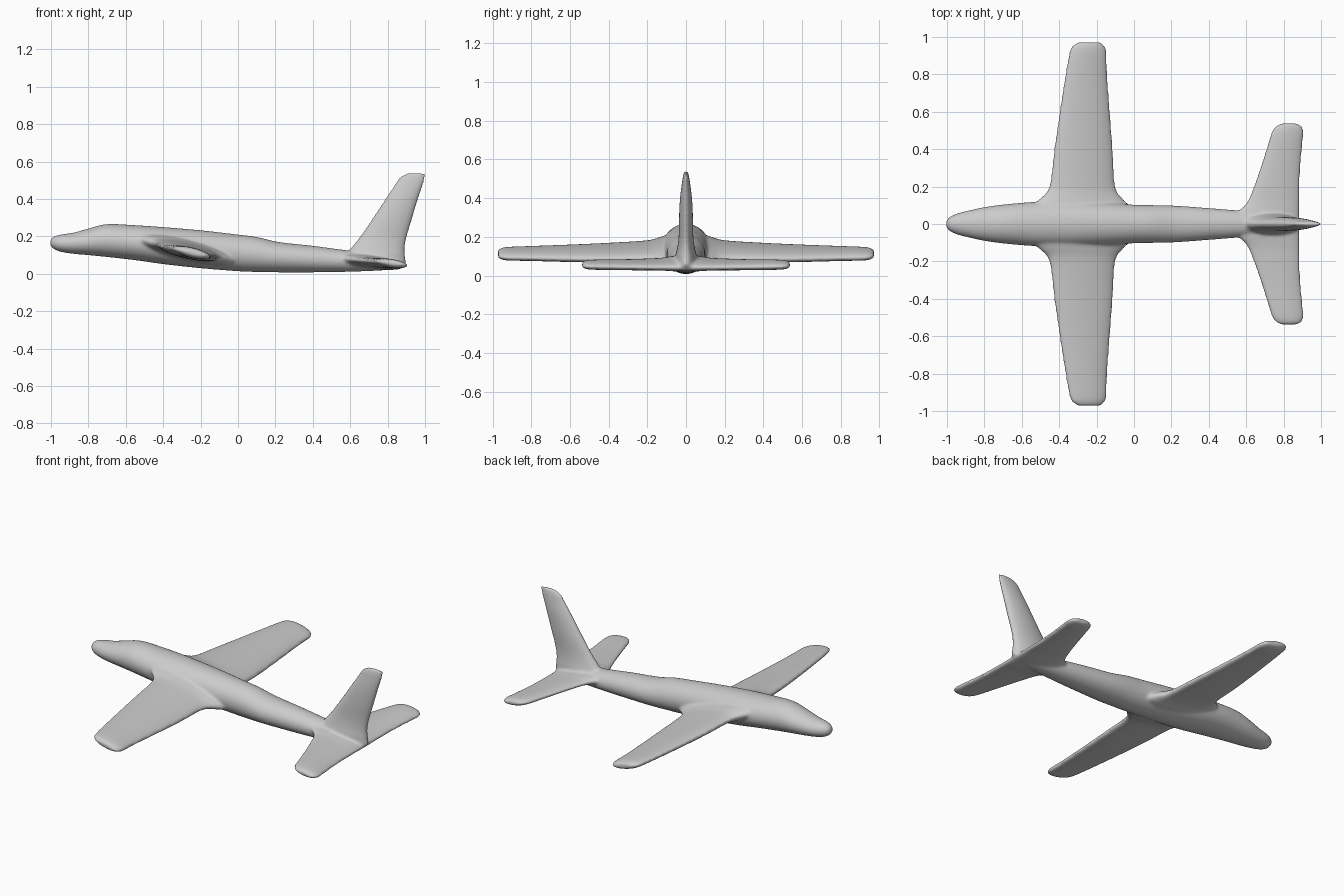
import bpy, bmesh, math
from mathutils import Vector

cube = bpy.data.objects.get("Cube")
if cube:
    bpy.data.objects.remove(cube, do_unlink=True)

# One plain grey for the whole aircraft
grey = bpy.data.materials.new("plain_grey")
grey.use_nodes = True
colour = (0.6, 0.6, 0.6, 1.0)
grey.diffuse_color = colour
grey.node_tree.nodes["Principled BSDF"].inputs["Base Color"].default_value = colour

SIDES, STEPS = 40, 4


def smooth_rows(rows):
    """Catmull-Rom interpolation between the given rows of numbers."""
    out = []
    for i in range(len(rows) - 1):
        p0, p1 = rows[max(i - 1, 0)], rows[i]
        p2, p3 = rows[i + 1], rows[min(i + 2, len(rows) - 1)]
        for s in range(STEPS):
            t = s / STEPS
            out.append([0.5 * (2 * b + (c - a) * t + (2 * a - 5 * b + 4 * c - d) * t * t
                               + (3 * b - a - 3 * c + d) * t ** 3)
                        for a, b, c, d in zip(p0, p1, p2, p3)])
    return out + [list(rows[-1])]


def loft(bm, sections):
    """Skin closed elliptical sections given as (centre, half axis, half axis)."""
    rings = []
    for c, u, v in sections:
        angles = [2 * math.pi * k / SIDES for k in range(SIDES)]
        rings.append([bm.verts.new(c + u * math.cos(a) + v * math.sin(a)) for a in angles])
    for r0, r1 in zip(rings, rings[1:]):
        for k in range(SIDES):
            j = (k + 1) % SIDES
            bm.faces.new((r0[k], r0[j], r1[j], r1[k]))
    bm.faces.new(rings[0])
    bm.faces.new(rings[-1])


def wing(bm, rows, slope):
    """Rows: y, leading x, trailing x, centre z, half thickness. Built on both sides."""
    for side in (1, -1):
        secs = []
        for y, x0, x1, z, t in smooth_rows(rows):
            half = (x1 - x0) / 2
            secs.append((Vector(((x0 + x1) / 2, side * y, z)),
                         Vector((half, 0, -slope * half)), Vector((0, 0, t))))
        loft(bm, secs)


bm = bmesh.new()

# Fuselage: x, top z, bottom z, half width
body = [(-1.005, .175, .155, .012), (-.99, .196, .136, .034), (-.95, .21, .118, .055),
        (-.88, .22, .107, .073), (-.8, .242, .10, .09), (-.7, .266, .09, .104),
        (-.55, .26, .073, .117), (-.4, .25, .052, .122), (-.2, .233, .03, .115),
        (0, .21, .014, .103), (.1, .197, .01, .101), (.22, .17, .008, .098),
        (.4, .15, .008, .085), (.55, .13, .01, .073), (.68, .115, .014, .06),
        (.8, .10, .02, .045), (.88, .08, .028, .025)]
loft(bm, [(Vector((x, 0, (a + b) / 2)), Vector((0, w, 0)), Vector((0, 0, (a - b) / 2)))
          for x, a, b, w in smooth_rows(body)])

# Main wings, flared where they meet the body
wing(bm, [(0, -.56, 0, .13, .06), (.09, -.55, -.02, .13, .058), (.13, -.51, -.055, .13, .05),
          (.2, -.453, -.10, .125, .042), (.4, -.427, -.113, .118, .038), (.6, -.398, -.128, .115, .034),
          (.8, -.367, -.143, .114, .03), (.91, -.347, -.146, .113, .028),
          (.95, -.332, -.156, .113, .024), (.972, -.30, -.18, .113, .014)], .22)

# Tailplane
wing(bm, [(0, .54, .885, .063, .036), (.06, .55, .885, .062, .034), (.10, .59, .885, .06, .03),
          (.15, .62, .886, .058, .027), (.3, .675, .89, .056, .025), (.45, .722, .904, .056, .024),
          (.5, .74, .906, .056, .022), (.525, .76, .895, .056, .018), (.537, .785, .875, .056, .01)], .13)

# Fin: z, leading x, trailing x, half thickness
fin = [(.05, .56, .9, .055), (.10, .575, .893, .055), (.14, .605, .892, .046), (.2, .653, .903, .038),
       (.3, .722, .933, .036), (.4, .787, .963, .031), (.48, .84, .99, .021),
       (.515, .862, 1.0, .015), (.538, .90, 1.0, .009)]
loft(bm, [(Vector(((a + b) / 2, 0, z)), Vector(((b - a) / 2, 0, 0)), Vector((0, t, 0)))
          for z, a, b, t in smooth_rows(fin)])

bmesh.ops.recalc_face_normals(bm, faces=bm.faces)
mesh = bpy.data.meshes.new("airframe")
bm.to_mesh(mesh)
bm.free()
airframe = bpy.data.objects.new("airframe", mesh)
bpy.context.collection.objects.link(airframe)
mesh.materials.append(grey)

# Fuse the parts into one skin and soften the joints
fuse = airframe.modifiers.new("fuse", 'REMESH')
fuse.mode = 'VOXEL'
fuse.voxel_size = 0.008
fuse.use_smooth_shade = True
soften = airframe.modifiers.new("soften", 'SMOOTH')
soften.factor = 0.5
soften.iterations = 8
mesh.shade_smooth()
